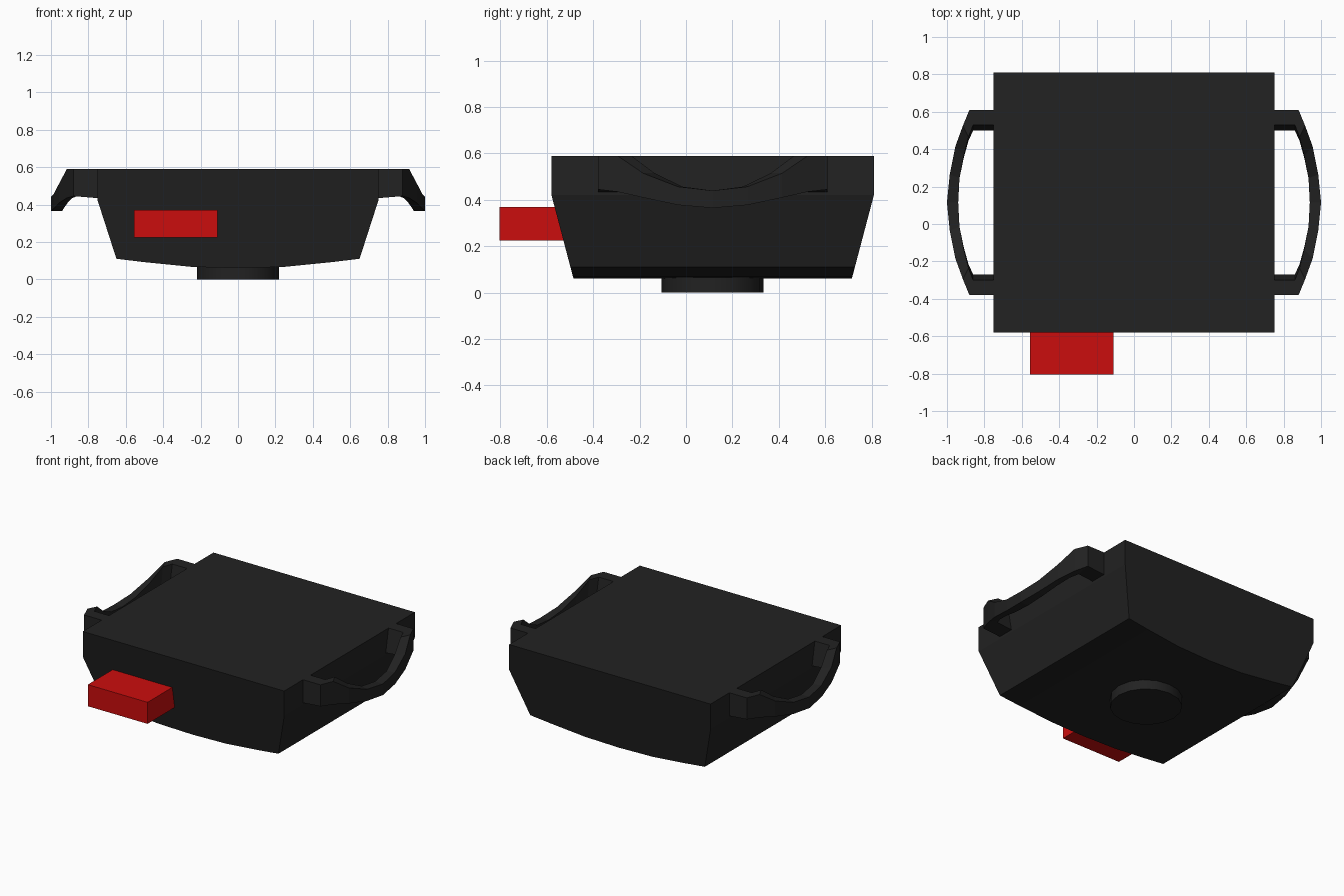
import bpy, bmesh, math

if "Cube" in bpy.data.objects:
    bpy.data.objects.remove(bpy.data.objects["Cube"], do_unlink=True)

MID_Y = 0.115  # shared centre line of body, foot and handles


def material(name, rgb):
    m = bpy.data.materials.new(name)
    m.use_nodes = True
    m.diffuse_color = (*rgb, 1)
    m.node_tree.nodes["Principled BSDF"].inputs["Base Color"].default_value = (*rgb, 1)
    return m


black = material("charcoal black", (0.016, 0.016, 0.016))
red = material("bright red", (0.6, 0.004, 0.004))


def loft(name, rings, mat):
    """Skin a list of equal-length rings and cap both ends."""
    bm = bmesh.new()
    loops = [[bm.verts.new(p) for p in ring] for ring in rings]
    for a, b in zip(loops, loops[1:]):
        for i in range(len(a)):
            j = (i + 1) % len(a)
            bm.faces.new((a[i], a[j], b[j], b[i]))
    bm.faces.new(loops[0])
    bm.faces.new(loops[-1])
    bmesh.ops.recalc_face_normals(bm, faces=bm.faces)
    me = bpy.data.meshes.new(name)
    bm.to_mesh(me)
    bm.free()
    me.materials.append(mat)
    ob = bpy.data.objects.new(name, me)
    bpy.context.collection.objects.link(ob)
    return ob


# Body: half front profile (x, z), mirrored, with front and back tapering below the rim
half = [(0.75, 0.59), (0.75, 0.42), (0.65, 0.11), (0.5, 0.092), (0.25, 0.067)]
profile = half + [(0, 0.06)] + [(-x, z) for x, z in reversed(half)]


def depth(z):
    return 0.695 - 0.095 * max(0, (0.42 - z) / 0.36)


loft("body", [[(x, MID_Y + s * depth(z), z) for x, z in profile] for s in (-1, 1)], black)

# Round foot underneath
bpy.ops.mesh.primitive_cylinder_add(vertices=16, radius=0.22, depth=0.09,
                                    location=(0, MID_Y, 0.045))
foot = bpy.context.object
foot.name = "foot"
foot.data.materials.append(black)
bpy.ops.object.shade_smooth_by_angle(angle=math.radians(35))

# Red block, running into the sloping front
xs, zs = (-0.555, -0.11), (0.225, 0.37)
section = [(xs[0], zs[0]), (xs[1], zs[0]), (xs[1], zs[1]), (xs[0], zs[1])]
loft("front_block", [[(x, y, z) for x, z in section] for y in (-0.805, -0.5)], red)

# Handles: outer x, outer y, inner x, inner top y, inner bottom y, top z, bottom z
stations = [(0.7, 0.495, 0.7, 0.415, 0.385, 0.59, 0.43),
            (0.88, 0.495, 0.86, 0.415, 0.385, 0.59, 0.445),
            (0.915, 0.41, 0.885, 0.35, 0.33, 0.59, 0.435),
            (0.955, 0.3, 0.91, 0.25, 0.24, 0.515, 0.41),
            (0.985, 0.15, 0.933, 0.13, 0.13, 0.457, 0.378),
            (1.0, 0, 0.94, 0, 0, 0.44, 0.365)]


def handle_ring(st, sx, sy):
    xo, yo, xi, yt, yb, top, bot = st
    corners = [(xo, yo, top), (xo, yo, bot), (xi, yb, bot), (xi, yt, top)]
    return [(sx * x, MID_Y + sy * y, z) for x, y, z in corners]


for name, side in (("left_handle", 1), ("right_handle", -1)):
    rings = [handle_ring(s, side, 1) for s in stations]
    rings += [handle_ring(s, side, -1) for s in reversed(stations[:-1])]
    loft(name, rings, black)
